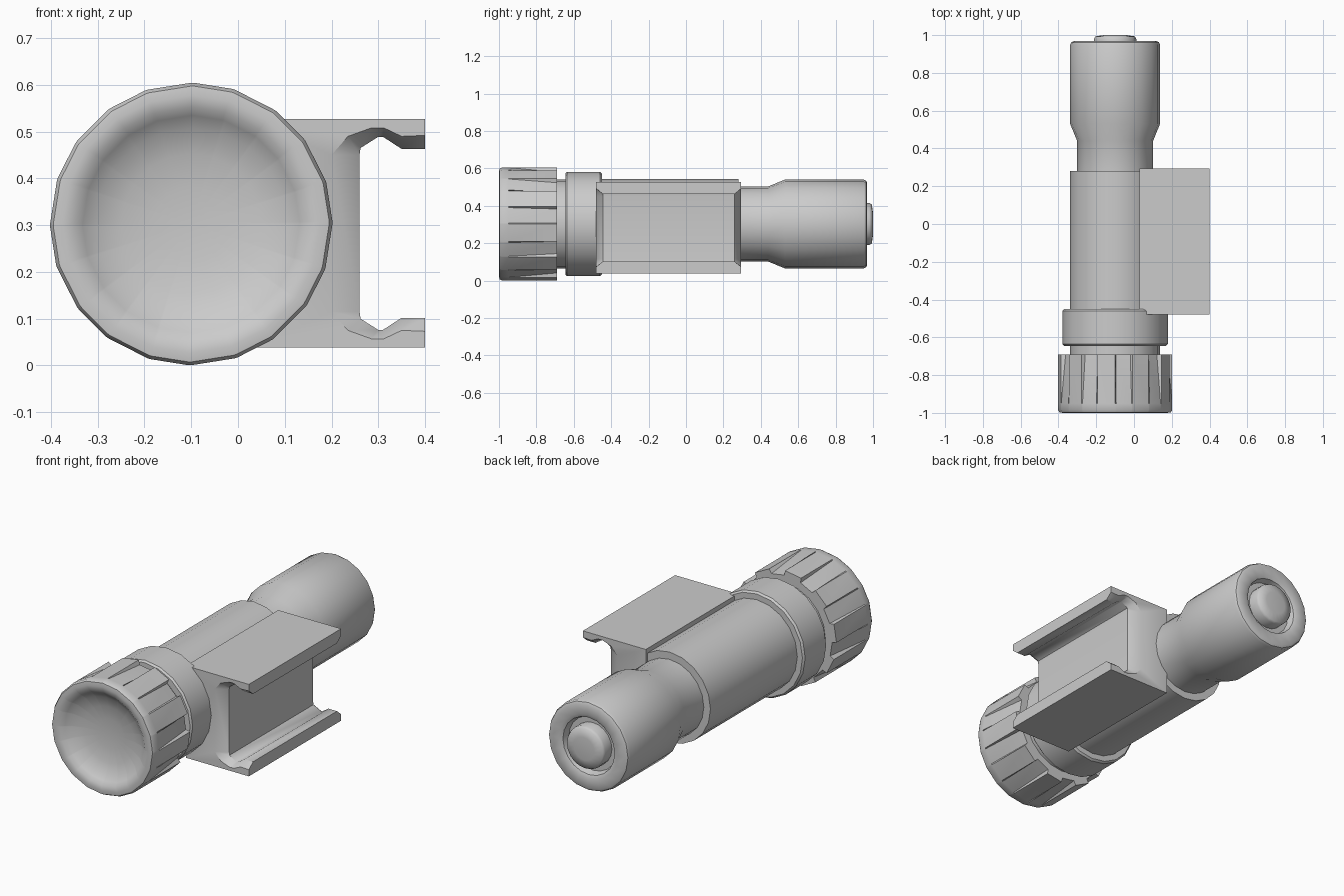
import bpy, bmesh, math

if "Cube" in bpy.data.objects:
    bpy.data.objects.remove(bpy.data.objects["Cube"])

CX, CZ = -0.1, 0.3025   # axis of the torch body
N = 20


def finish(name, bm, angle):
    bmesh.ops.remove_doubles(bm, verts=bm.verts, dist=1e-5)
    bmesh.ops.recalc_face_normals(bm, faces=bm.faces)
    me = bpy.data.meshes.new(name)
    bm.to_mesh(me)
    bm.free()
    ob = bpy.data.objects.new(name, me)
    bpy.context.collection.objects.link(ob)
    bpy.ops.object.select_all(action='DESELECT')
    ob.select_set(True)
    bpy.context.view_layer.objects.active = ob
    bpy.ops.object.shade_smooth_by_angle(angle=math.radians(angle))
    return ob


def bridge(bm, rings):
    for a, b in zip(rings, rings[1:]):
        for i in range(len(a)):
            j = (i + 1) % len(a)
            bm.faces.new((a[i], a[j], b[j], b[i]))


def lathe(name, profile, angles=None, angle=35):
    """Revolve (radius, y[, groove depth]) around the torch axis."""
    angles = angles or [(2 * math.pi * i / N, 0) for i in range(N)]
    bm = bmesh.new()
    rings = []
    for r, y, *g in profile:
        depth = g[0] if g else 0
        rings.append([bm.verts.new((CX + (r - depth * k) * math.cos(a), y,
                                    CZ + (r - depth * k) * math.sin(a)))
                      for a, k in angles])
    bridge(bm, rings)
    return finish(name, bm, angle)


# Head: every second facet is a groove that deepens towards the back
grip = []
step = 2 * math.pi / N
for i in range(0, N, 2):
    a, b, e = i * step, (i + 1) * step, 0.02
    grip += [(a, 0), (a + e, 1), (b - e, 1), (b, 0)]
lathe("head", [(0, -0.93), (0.08, -0.932), (0.15, -0.942), (0.205, -0.96),
               (0.232, -0.98), (0.25, -0.995), (0.275, -1.0), (0.295, -0.997),
               (0.302, -0.985), (0.302, -0.95), (0.302, -0.69, 0.025),
               (0.2, -0.69), (0, -0.69)], grip, 40)

# Neck, collar and main tube
lathe("neck", [(0, -0.70), (0.238, -0.70), (0.238, -0.63), (0, -0.63)])
lathe("collar", [(0, -0.645), (0.27, -0.645), (0.279, -0.636), (0.279, -0.46),
                 (0.27, -0.45), (0, -0.45)])
lathe("tube", [(0, -0.46), (0.24, -0.46), (0.24, 0.28), (0, 0.28)])

# Tail with a recessed ring, and the button inside it
lathe("tail", [(0, 0.26), (0.201, 0.26), (0.201, 0.44), (0.238, 0.53),
               (0.238, 0.95), (0.232, 0.962), (0.22, 0.968), (0.17, 0.968),
               (0.152, 0.96), (0.142, 0.925), (0, 0.925)])
lathe("tail_button", [(0, 0.92), (0.112, 0.92), (0.112, 0.98), (0.105, 0.993),
                      (0.06, 1.0), (0, 1.0)], angle=60)

# Side mount: channel section that thins out at both ends
full = [(0.03, 0.527), (0.4, 0.527), (0.4, 0.463), (0.35, 0.463), (0.31, 0.489),
        (0.3, 0.489), (0.262, 0.465), (0.26, 0.45)]
thin = [(0.03, 0.527), (0.4, 0.527), (0.4, 0.492), (0.35, 0.49), (0.312, 0.508),
        (0.285, 0.508), (0.235, 0.49), (0.2, 0.45)]
MZ = 0.2825
bm = bmesh.new()
rings = []
for half, y in ((thin, -0.48), (full, -0.445), (full, 0.26), (thin, 0.295)):
    loop = half + [(x, 2 * MZ - z) for x, z in reversed(half)]
    rings.append([bm.verts.new((x, y, z)) for x, z in loop])
bridge(bm, rings)
bm.faces.new(rings[0])
bm.faces.new(rings[-1])
finish("side_mount", bm, 35)
